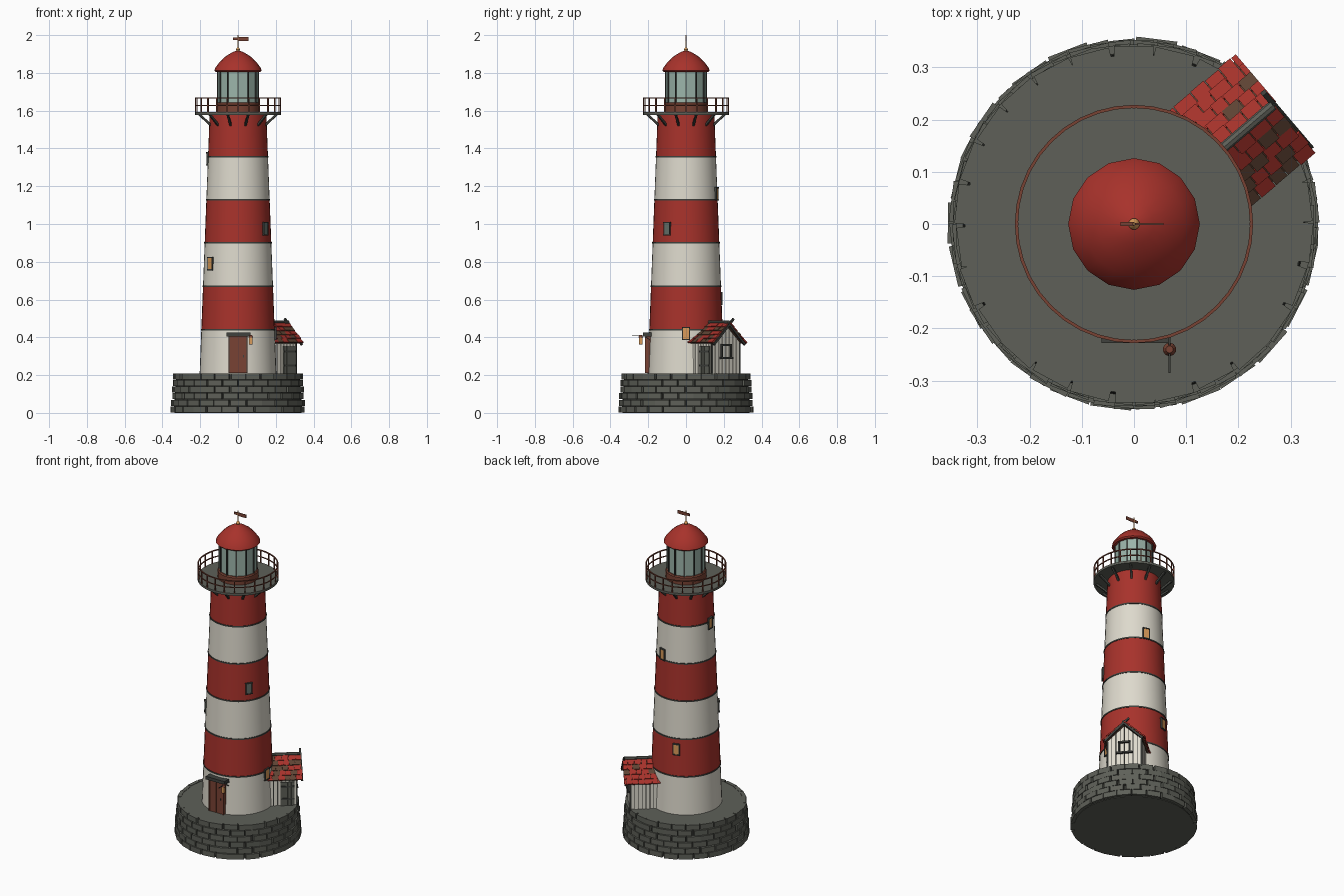
import bpy, bmesh, math, random
from mathutils import Matrix, Vector

if "Cube" in bpy.data.objects:
    bpy.data.objects.remove(bpy.data.objects["Cube"])

random.seed(7)
PI = math.pi


def material(name, rgb):
    m = bpy.data.materials.new(name)
    m.diffuse_color = (*rgb, 1)
    m.use_nodes = True
    m.node_tree.nodes["Principled BSDF"].inputs["Base Color"].default_value = m.diffuse_color
    return m


RED = material("red_paint", (0.39, 0.032, 0.024))
WHITE = material("white_paint", (0.73, 0.70, 0.61))
STONE = material("grey_stone", (0.112, 0.117, 0.098))
MORTAR = material("dark_mortar", (0.03, 0.031, 0.027))
IRON = material("dark_iron", (0.05, 0.053, 0.047))
RUST = material("brown_wood", (0.19, 0.055, 0.033))
AMBER = material("amber_light", (0.70, 0.33, 0.10))
GLASS = material("pale_glass", (0.33, 0.46, 0.40))
DIM = material("dim_glass", (0.13, 0.165, 0.145))
OLD = material("old_shingle", (0.115, 0.058, 0.034))


def finish(name, bm, mats, smooth=False):
    bmesh.ops.recalc_face_normals(bm, faces=bm.faces)
    me = bpy.data.meshes.new(name)
    bm.to_mesh(me)
    bm.free()
    for m in mats:
        me.materials.append(m)
    if smooth:
        for p in me.polygons:
            p.use_smooth = True
        me.set_sharp_from_angle(angle=math.radians(35))
    ob = bpy.data.objects.new(name, me)
    bpy.context.collection.objects.link(ob)
    return ob


def box(bm, size, loc, frame=Matrix(), rot=Matrix(), mat=0):
    m = frame @ Matrix.Translation(loc) @ rot @ Matrix.Diagonal((*size, 1))
    vs = bmesh.ops.create_cube(bm, size=1, matrix=m)["verts"]
    for f in {f for v in vs for f in v.link_faces}:
        f.material_index = mat
    return vs


def beam(bm, p, q, w, mat=0, frame=Matrix()):
    p, q = Vector(p), Vector(q)
    rot = (q - p).to_track_quat('Z', 'Y').to_matrix().to_4x4()
    box(bm, (w, w, (q - p).length), (p + q) / 2, frame, rot, mat)


def lathe(name, profile, n, mat, smooth=True):
    bm = bmesh.new()
    rings = [[bm.verts.new((r * math.cos(2 * PI * i / n), r * math.sin(2 * PI * i / n), z))
              for i in range(n)] for r, z in profile]
    for a, b in zip(rings, rings[1:]):
        for i in range(n):
            j = (i + 1) % n
            bm.faces.new((a[i], a[j], b[j], b[i]))
    bmesh.ops.remove_doubles(bm, verts=bm.verts, dist=1e-5)
    return finish(name, bm, [mat], smooth)


def turn(deg):
    return Matrix.Rotation(math.radians(deg), 4, 'Z')


def tower_r(z):
    return 0.203 - (z - 0.21) * 0.053 / 1.37


# Stone base: mortar core, stone floor and cap, staggered courses of blocks
lathe("base_core", [(0, 0.004), (0.342, 0.004), (0.325, 0.203), (0, 0.203)], 52, MORTAR)
lathe("base_floor", [(0, 0), (0.335, 0), (0.335, 0.006), (0, 0.006)], 52, STONE)
lathe("base_cap", [(0, 0.19), (0.324, 0.19), (0.324, 0.2075), (0, 0.2075)], 40, STONE)
bm = bmesh.new()
rows, per_row = 6, 26
for k in range(rows):
    z = (k + 0.5) * 0.21 / rows
    r = 0.357 - 0.018 * z / 0.21
    for i in range(per_row):
        a = 360 * (i + 0.5 * (k % 2) + random.uniform(-0.06, 0.06)) / per_row
        d = r + random.uniform(-0.004, 0.002)
        box(bm, (0.022, 2 * PI * r / per_row * 0.92, 0.0315), (d - 0.011, 0, z + 0.001), turn(a))
finish("base_blocks", bm, [STONE])

# Tower stripes and the thin bands between them
levels = [0.2, 0.44, 0.67, 0.90, 1.128, 1.355, 1.585]
for i, (lo, hi) in enumerate(zip(levels, levels[1:])):
    lathe(f"tower_stripe_{i + 1}", [(0, lo), (tower_r(lo), lo), (tower_r(hi), hi), (0, hi)],
          40, RED if i % 2 else WHITE)
for i, z in enumerate(levels[1:-1]):
    r = tower_r(z) + 0.003
    lathe(f"tower_band_{i + 1}", [(r - 0.02, z - 0.004), (r, z - 0.004), (r, z + 0.004),
                                  (r - 0.02, z + 0.004)], 40, IRON)

# Windows spiralling up the tower
for i in range(6):
    bm = bmesh.new()
    z = 0.42 + 0.185 * i
    r = tower_r(z)
    f = turn(108.5 * i)
    for s in (-1, 1):
        box(bm, (0.018, 0.005, 0.068), (r - 0.001, s * 0.0175, z), f)
        box(bm, (0.02, 0.042, 0.006), (r - 0.001, 0, z + s * 0.032), f)
    box(bm, (0.016, 0.032, 0.06), (r - 0.002, 0, z), f, mat=1)
    finish(f"tower_window_{i + 1}", bm, [IRON, DIM if i == 3 else AMBER])

# Door with frame and canopy
bm = bmesh.new()
for i in range(4):
    box(bm, (0.0212, 0.04, 0.195), (-0.033 + 0.022 * i, -0.193, 0.3075))
box(bm, (0.09, 0.036, 0.195), (0, -0.193, 0.3075), mat=1)
for s in (-1, 1):
    box(bm, (0.007, 0.046, 0.2), (s * 0.048, -0.193, 0.31), mat=0)
box(bm, (0.128, 0.045, 0.019), (0.002, -0.205, 0.415), mat=1)
box(bm, (0.006, 0.006, 0.012), (0.03, -0.214, 0.3), mat=1)
finish("front_door", bm, [RUST, IRON])

# Hanging lamp beside the door
bm = bmesh.new()
beam(bm, (0.068, -0.18, 0.408), (0.068, -0.285, 0.408), 0.004, 2)
beam(bm, (0.068, -0.19, 0.385), (0.068, -0.22, 0.408), 0.004, 2)
box(bm, (0.017, 0.017, 0.036), (0.068, -0.24, 0.382), mat=1)
for z, r1, r2, h in ((0.406, 0.013, 0.007, 0.013), (0.363, 0.01, 0.01, 0.004)):
    bmesh.ops.create_cone(bm, cap_ends=True, segments=10, radius1=r1, radius2=r2, depth=h,
                          matrix=Matrix.Translation((0.068, -0.24, z)))
finish("door_lamp", bm, [RUST, AMBER, IRON])

# Gallery deck, brackets and railing
lathe("gallery_deck", [(0, 1.578), (0.228, 1.578), (0.228, 1.592), (0, 1.592)], 40, STONE)
bm = bmesh.new()
for i in range(12):
    f = turn(30 * i + 15)
    beam(bm, (0.145, 0, 1.52), (0.212, 0, 1.58), 0.011, 0, f)
finish("gallery_brackets", bm, [IRON])
for name, z, w in (("top", 1.668, 0.006), ("middle", 1.628, 0.005)):
    a, b, c, d = 0.225 - w / 2, 0.225 + w / 2, z - w / 2, z + w / 2
    lathe(f"{name}_rail", [(a, c), (b, c), (b, d), (a, d), (a, c)], 40, RUST)
bm = bmesh.new()
for i in range(24):
    box(bm, (0.006, 0.006, 0.08), (0.2245, 0, 1.63), turn(15 * i))
finish("railing_posts", bm, [RUST])

# Lantern room
lathe("lantern_base", [(0, 1.59), (0.115, 1.59), (0.115, 1.635), (0.11, 1.642), (0, 1.642)], 24, RUST)
lathe("lantern_glass", [(0, 1.64), (0.106, 1.64), (0.106, 1.81), (0, 1.81)], 12, GLASS, False)
bm = bmesh.new()
for i in range(12):
    box(bm, (0.009, 0.007, 0.17), (0.1065, 0, 1.725), turn(30 * i))
finish("lantern_bars", bm, [IRON])

# Dome, finial and weather vane
lathe("dome", [(0, 1.805), (0.118, 1.805), (0.126, 1.812), (0.119, 1.829), (0.098, 1.857),
               (0.07, 1.884), (0.038, 1.905), (0.014, 1.916), (0, 1.918)], 16, RED)
lathe("finial", [(0, 1.91), (0.008, 1.915), (0.011, 1.923), (0.008, 1.931), (0.003, 1.936),
                 (0.0025, 2.0), (0, 2.0)], 12, AMBER)
bm = bmesh.new()
box(bm, (0.056, 0.003, 0.021), (0.028, 0, 1.979))
box(bm, (0.026, 0.007, 0.014), (-0.013, 0, 1.98))
finish("weather_vane", bm, [RUST])

# Side hut, built along local x and turned into place
HUT = turn(40.5)
END, HALF, EAVE = 0.322, 0.096, 0.358


def roof_z(y):
    return 0.465 - 0.932 * abs(y)


bm = bmesh.new()
outline = [(-0.092, 0.2), (0.092, 0.2), (0.092, roof_z(0.092)), (0, 0.465), (-0.092, roof_z(0.092))]
near, far = [[bm.verts.new(HUT @ Vector((x, y, z))) for y, z in outline] for x in (0.1, END - 0.004)]
bm.faces.new(near)
bm.faces.new(far)
for i in range(5):
    j = (i + 1) % 5
    bm.faces.new((near[i], near[j], far[j], far[i]))
finish("hut_core", bm, [MORTAR])

bm = bmesh.new()
n = 8
for i in range(n):
    y = -HALF + (i + 0.5) * 2 * HALF / n
    for v in box(bm, (0.008, 2 * HALF / n - 0.004, 0.2), (END - 0.002, y, 0.307)):
        if v.co.z > 0.3:
            v.co.z = roof_z(v.co.y)
    for s in (-1, 1):
        box(bm, (0.018, 0.008, roof_z(HALF) - 0.207),
            (END - 0.01 - 0.022 * i, s * (HALF - 0.002), (roof_z(HALF) + 0.207) / 2))
bm.transform(HUT)
finish("hut_boards", bm, [WHITE])

# Hut window frame and side door
bm = bmesh.new()
for s in (-1, 1):
    box(bm, (0.012, 0.009, 0.07), (END + 0.005, s * 0.031, 0.325), HUT)
    box(bm, (0.016, 0.09 if s < 0 else 0.07, 0.01), (END + 0.006, 0, 0.325 + s * 0.034), HUT)
finish("hut_window_frame", bm, [IRON])
bm = bmesh.new()
for i in range(4):
    box(bm, (0.0185, 0.012, 0.145), (0.24 + 0.02 * i, -HALF - 0.002, 0.2805), HUT)
for z in (0.25, 0.325):
    box(bm, (0.076, 0.006, 0.01), (0.27, -HALF - 0.008, z), HUT, mat=1)
finish("hut_door", bm, [STONE, IRON])

# Hut roof: deck panels, staggered shingles, ridge and gable beams
SLOPE = math.radians(43)
bm = bmesh.new()
for s in (-1, 1):
    tilt = Matrix.Rotation(-s * SLOPE, 4, 'X')
    side = HUT @ Matrix.Translation((0, 0, 0.47)) @ tilt
    box(bm, (0.21, 0.147, 0.008), (EAVE - 0.11, s * 0.0745, 0), side, mat=1)
    for row in range(5):
        x = 0.14 - 0.018 * (row % 2)
        while x < EAVE - 0.008:
            w = min(random.uniform(0.03, 0.044), EAVE + 0.002 - x)
            old = random.random() < (0.36 if s < 0 else 0.12)
            lift = Matrix.Rotation(s * 0.12, 4, 'X')
            box(bm, (w - 0.002, 0.032 + random.uniform(0, 0.004), 0.007),
                (x + w / 2, s * (0.016 + 0.0303 * row), 0.006 + random.uniform(0, 0.003)),
                side, lift, 1 if old else 0)
            x += w
finish("hut_roof", bm, [RED, OLD])
bm = bmesh.new()
bmesh.ops.create_cone(bm, cap_ends=True, segments=8, radius1=0.01, radius2=0.01, depth=0.22,
                      matrix=HUT @ Matrix.Translation((0.24, 0, 0.48)) @ Matrix.Rotation(PI / 2, 4, 'Y'))
finish("hut_ridge", bm, [STONE])
bm = bmesh.new()
for s in (-1, 1):
    tip = 0.03 if s < 0 else 0.005
    beam(bm, (EAVE - 0.006, s * 0.108, 0.361), (EAVE - 0.006, -s * tip, 0.47 + tip * 0.93), 0.011, 0, HUT)
    beam(bm, (END, s * HALF, 0.2), (END, s * HALF, 0.37), 0.009, 0, HUT)
finish("hut_gable_beams", bm, [IRON])
